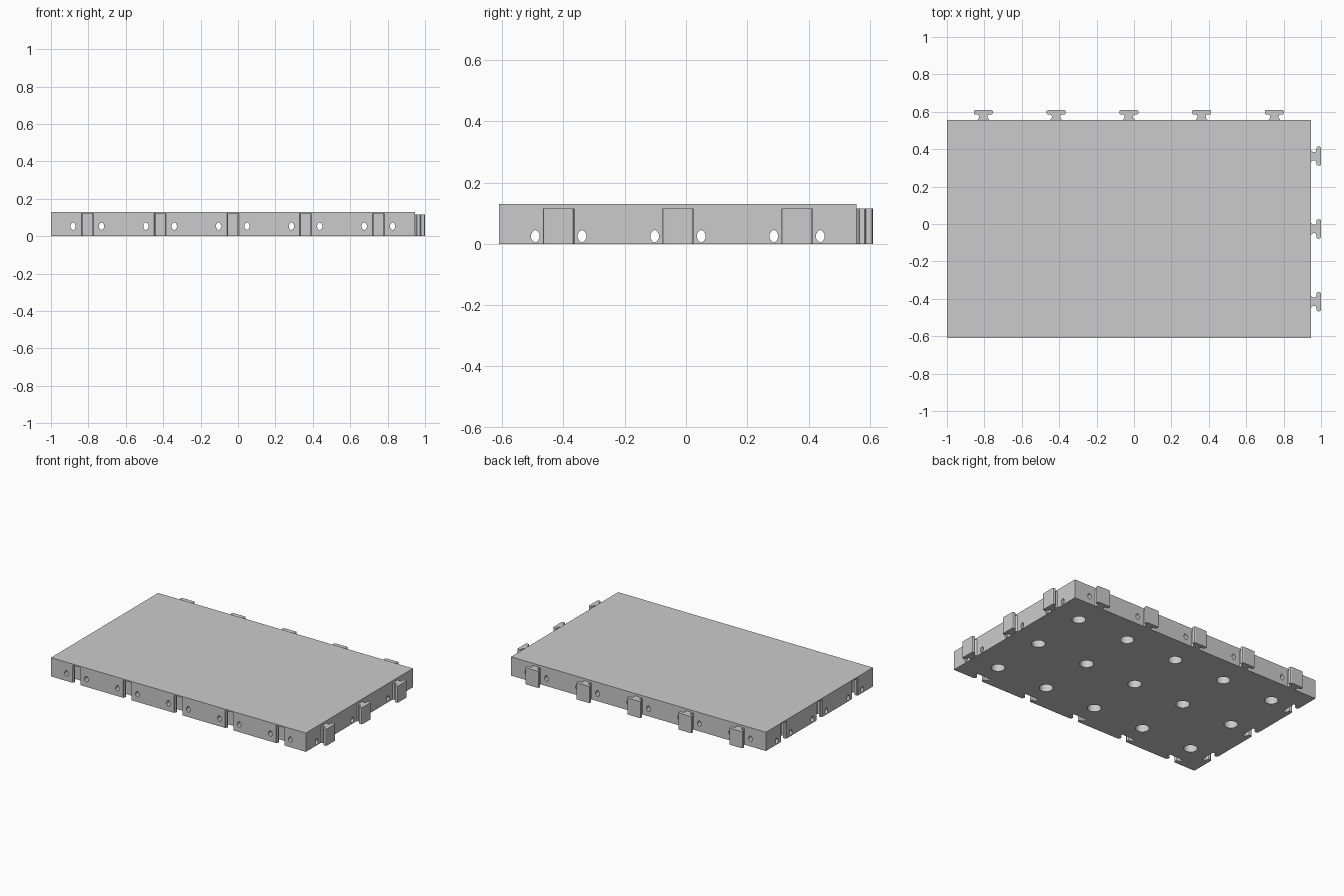
import bpy, bmesh, math
from mathutils import Vector

if "Cube" in bpy.data.objects:
    bpy.data.objects.remove(bpy.data.objects["Cube"])

PITCH = 0.389                     # one grid cell
X0, X1 = -1.0, 0.945              # slab extents
Y0, Y1 = -0.61, 0.557
HEIGHT, TAB_H, SOCKET_H = 0.13, 0.115, 0.121
COLS = [X0 + PITCH * (i + 0.5) for i in range(5)]
ROWS = [Y0 + PITCH * (i + 0.5) for i in range(3)]

grey = bpy.data.materials.new("light grey")
grey.use_nodes = True
grey.diffuse_color = (0.6, 0.6, 0.6, 1)
grey.node_tree.nodes["Principled BSDF"].inputs["Base Color"].default_value = (0.6, 0.6, 0.6, 1)


def prism(bm, outline, low, high, place):
    """Extrude a 2D outline from low to high; place maps (u, v, w) to world."""
    rings = [[bm.verts.new(Vector(place(u, v, w))) for u, v in outline] for w in (low, high)]
    n = len(outline)
    bm.faces.new(rings[0][::-1])
    bm.faces.new(rings[1])
    for i in range(n):
        j = (i + 1) % n
        bm.faces.new((rings[0][i], rings[0][j], rings[1][j], rings[1][i]))


def make_object(name, bm):
    bmesh.ops.recalc_face_normals(bm, faces=bm.faces)
    mesh = bpy.data.meshes.new(name)
    bm.to_mesh(mesh)
    bm.free()
    obj = bpy.data.objects.new(name, mesh)
    bpy.context.collection.objects.link(obj)
    mesh.materials.append(grey)
    return obj


def smooth(obj):
    bpy.ops.object.select_all(action='DESELECT')
    obj.select_set(True)
    bpy.context.view_layer.objects.active = obj
    bpy.ops.object.shade_smooth_by_angle(angle=math.radians(30))


def connector(gap=0.0, start=0.0):
    """T-shaped outline: flared root, neck and rounded head."""
    half = [(0.031, start), (0.029, 0.003), (0.023, 0.009), (0.022, 0.018),
            (0.025, 0.025), (0.031, 0.028), (0.044, 0.028), (0.049, 0.031),
            (0.051, 0.036), (0.051, 0.045), (0.049, 0.05), (0.044, 0.053)]
    side = [(u + gap, v + (gap if v > 0.04 else 0)) for u, v in half]
    return side + [(-u, v) for u, v in reversed(side)]


def cut(target, name, bm):
    """Subtract a group of solids from the target."""
    cutter = make_object(name, bm)
    mod = target.modifiers.new(name, 'BOOLEAN')
    mod.operation, mod.solver, mod.object = 'DIFFERENCE', 'EXACT', cutter
    bpy.ops.object.select_all(action='DESELECT')
    target.select_set(True)
    bpy.context.view_layer.objects.active = target
    bpy.ops.object.modifier_apply(modifier=name)
    bpy.data.objects.remove(cutter)


# Slab
bm = bmesh.new()
prism(bm, [(X0, Y0), (X1, Y0), (X1, Y1), (X0, Y1)], 0, HEIGHT, lambda u, v, w: (u, v, w))
slab = make_object("slab", bm)

# Sockets in the front and right edges
bm = bmesh.new()
socket = connector(0.003, -0.02)
for x in COLS:
    prism(bm, socket, -0.05, SOCKET_H, lambda u, v, w: (x + u, Y0 + v, w))
for y in ROWS:
    prism(bm, socket, -0.05, SOCKET_H, lambda u, v, w: (X0 + v, y + u, w))
cut(slab, "socket_cutter", bm)

# Pin holes running right through, the two directions at different heights
lens = [(0, 0.021), (0.008, 0.016), (0.014, 0.006), (0.014, -0.006), (0.008, -0.016)]
lens += [(-u, -v) for u, v in lens]
bm = bmesh.new()
for x in COLS:
    for side in (-0.076, 0.076):
        prism(bm, lens, -1, 1, lambda u, v, w: (x + side + u, w, 0.053 + v))
cut(slab, "lengthwise_hole_cutter", bm)
bm = bmesh.new()
for y in ROWS:
    for side in (-0.076, 0.076):
        prism(bm, lens, -1.2, 1.2, lambda u, v, w: (w, y + side + u, 0.025 + v))
cut(slab, "crosswise_hole_cutter", bm)

# Round wells in the underside
circle = [(0.043 * math.cos(math.tau * i / 32), 0.043 * math.sin(math.tau * i / 32))
          for i in range(32)]
bm = bmesh.new()
for x in COLS:
    for y in ROWS:
        prism(bm, circle, -0.05, 0.11, lambda u, v, w: (x + u, y + v, w))
cut(slab, "well_cutter", bm)
for face in slab.data.polygons:
    face.material_index = 0
smooth(slab)

# Connector tabs on the back and left edges
for i, x in enumerate(COLS):
    bm = bmesh.new()
    prism(bm, connector(), 0, TAB_H, lambda u, v, w: (x + u, Y1 + v, w))
    smooth(make_object(f"back_tab_{i + 1}", bm))
for i, y in enumerate(ROWS):
    bm = bmesh.new()
    prism(bm, connector(), 0, TAB_H, lambda u, v, w: (X1 + v + 0.002, y + u, w))
    smooth(make_object(f"left_tab_{i + 1}", bm))
